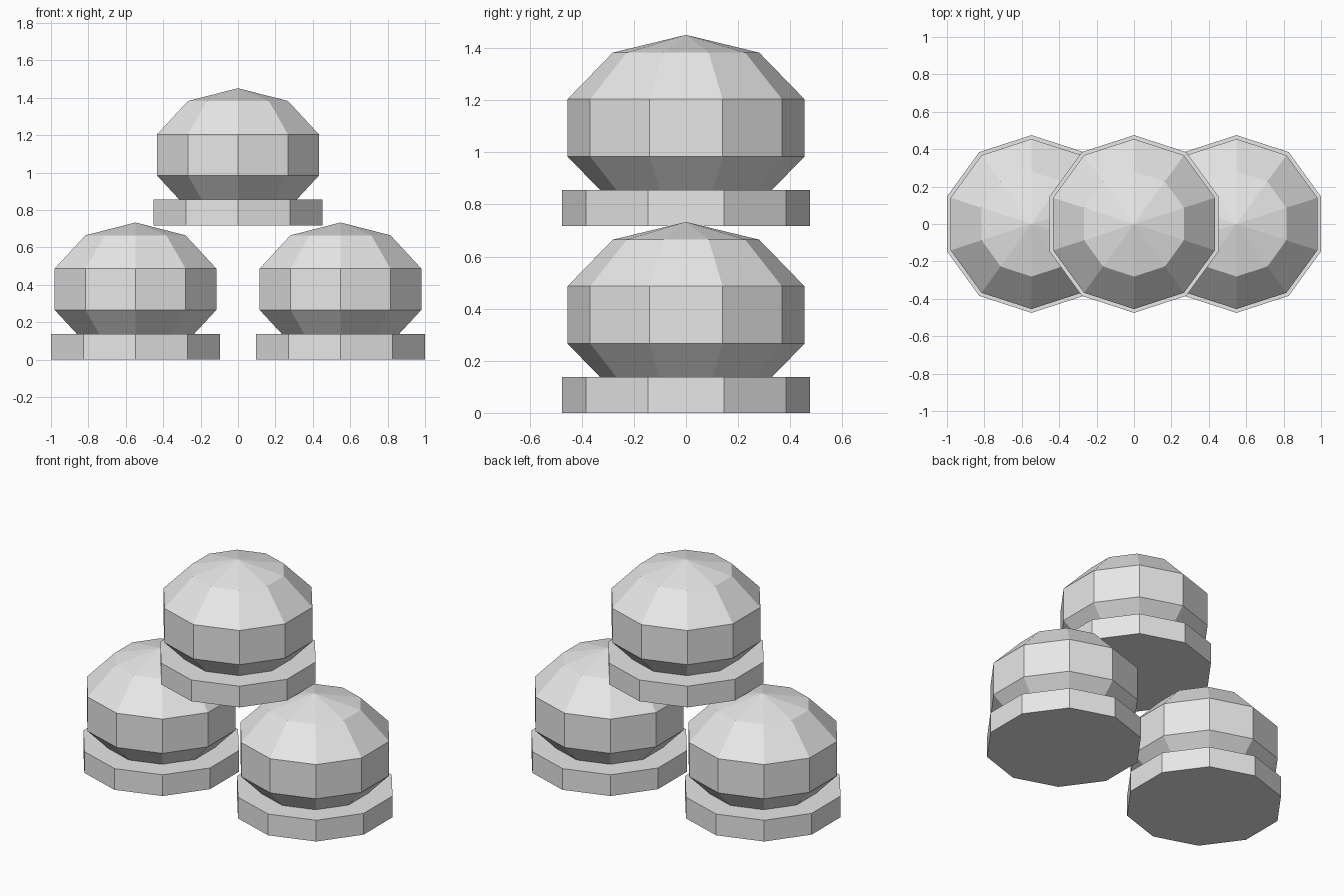
import bpy, bmesh
from math import sin, cos, pi, radians

cube = bpy.data.objects.get("Cube")
if cube:
    bpy.data.objects.remove(cube, do_unlink=True)

SIDES = 10

grey = bpy.data.materials.new("light grey")
grey.use_nodes = True
colour = (0.8, 0.8, 0.8, 1)
grey.diffuse_color = colour
grey.node_tree.nodes["Principled BSDF"].inputs["Base Color"].default_value = colour


def lathe(name, profile, location):
    """Closed ten-sided solid from (radius, height) pairs, bottom to top."""
    bm = bmesh.new()
    rings = []
    for r, z in profile:
        if r == 0:
            rings.append([bm.verts.new((0, 0, z))] * SIDES)
        else:
            angles = [pi / 2 + 2 * pi * i / SIDES for i in range(SIDES)]
            rings.append([bm.verts.new((r * cos(a), r * sin(a), z)) for a in angles])
    for low, high in zip(rings, rings[1:]):
        for i in range(SIDES):
            j = (i + 1) % SIDES
            corners = dict.fromkeys((low[i], low[j], high[j], high[i]))
            bm.faces.new(list(corners))
    # Flat caps where an end is open
    for ring in (rings[0], rings[-1]):
        if ring[0] != ring[1]:
            bm.faces.new(ring)
    bmesh.ops.recalc_face_normals(bm, faces=bm.faces)
    mesh = bpy.data.meshes.new(name)
    bm.to_mesh(mesh)
    bm.free()
    mesh.materials.append(grey)
    obj = bpy.data.objects.new(name, mesh)
    obj.location = location
    bpy.context.collection.objects.link(obj)


# Plate and low-poly ball outlines
base_profile = [(0.475, 0), (0.475, 0.137)]
lats = [radians(a) for a in (-54, -18, 18, 54)]
ball_profile = [(0, 0.019)]
ball_profile += [(0.478 * cos(a), 0.376 + 0.357 * sin(a)) for a in lats]
ball_profile += [(0, 0.733)]

# Two pieces side by side, one above between them
spots = {"left": (0.548, 0, 0), "right": (-0.548, 0, 0), "upper": (0, 0, 0.718)}
for side, spot in spots.items():
    lathe(side + "_base", base_profile, spot)
    lathe(side + "_ball", ball_profile, spot)
